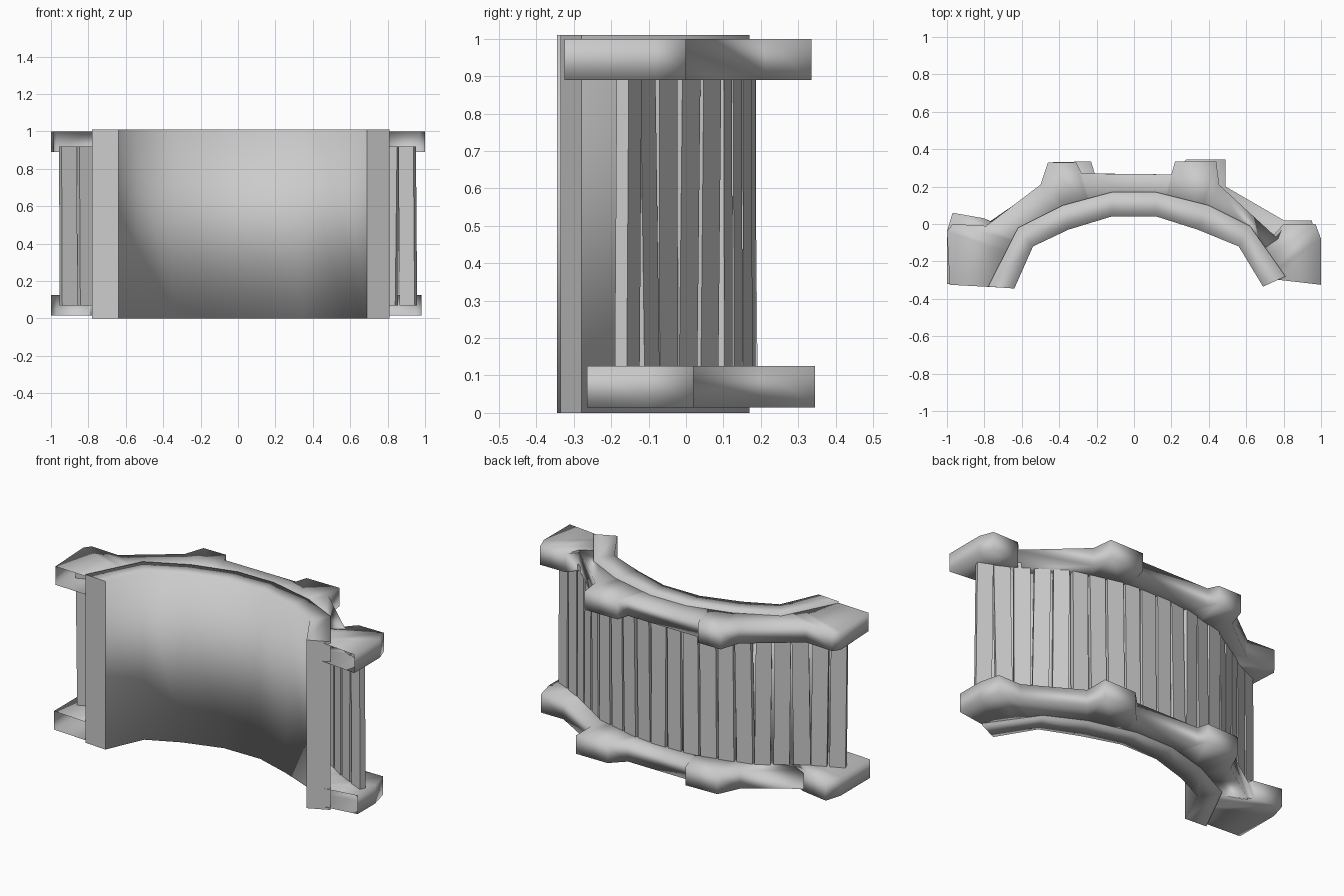
import bpy, bmesh, math, random
from mathutils import Vector

random.seed(4)
if "Cube" in bpy.data.objects:
    bpy.data.objects.remove(bpy.data.objects["Cube"], do_unlink=True)

GREY = (0.6, 0.6, 0.6, 1)
grey = bpy.data.materials.new("plain grey")
grey.use_nodes = True
grey.diffuse_color = GREY
grey.node_tree.nodes["Principled BSDF"].inputs["Base Color"].default_value = GREY


def finish(name, bm):
    """Turn a bmesh into a named object in the single grey."""
    bmesh.ops.recalc_face_normals(bm, faces=bm.faces)
    mesh = bpy.data.meshes.new(name)
    bm.to_mesh(mesh)
    bm.free()
    mesh.materials.append(grey)
    ob = bpy.data.objects.new(name, mesh)
    bpy.context.collection.objects.link(ob)


def band(name, inner, outer, low, high, capped):
    """Upright band between two matching plan outlines, softly shaded, with optional end caps."""
    bm = bmesh.new()
    rings = []
    for a, b in zip(inner, outer):
        rings.append([bm.verts.new((p[0], p[1], z))
                      for p, z in ((a, low), (b, low), (b, high), (a, high))])
    for r, s in zip(rings, rings[1:]):
        for i in range(4):
            j = (i + 1) % 4
            bm.faces.new((r[i], r[j], s[j], s[i])).smooth = True
    if capped:
        for ring in (rings[0], rings[-1]):
            for edge in bm.faces.new(ring).edges:
                edge.smooth = False
    finish(name, bm)


def path_length(path):
    return sum((Vector(b) - Vector(a)).length for a, b in zip(path, path[1:]))


def walk(path, distance):
    """Position and direction at a distance along a polyline."""
    for a, b in zip(path, path[1:]):
        step = Vector(b) - Vector(a)
        if distance <= step.length:
            break
        distance -= step.length
    return Vector(a) + step.normalized() * distance, step.normalized()


def roots(edge, path):
    """Closest spots on a path for each edge point, always moving forward."""
    steps = 300
    total = path_length(path)
    spots = [walk(path, total * i / steps)[0] for i in range(steps + 1)]
    found, reached = [], 0
    for p in edge:
        best = min(range(reached, steps + 1), key=lambda i: (spots[i] - Vector(p)).length)
        found.append(spots[best])
        reached = min(best + 1, steps)
    return found


# Curved inner wall
wall_front = [(-.64, -.345), (-.54, -.12), (-.35, -.03), (-.12, .04),
              (.12, .04), (.34, -.03), (.56, -.12), (.69, -.335)]
wall_back = [(-.78, -.335), (-.62, -.02), (-.38, .10), (-.12, .17),
             (.12, .17), (.40, .10), (.62, -.01), (.81, -.28)]
band("curved_wall", wall_front, wall_back, 0, 1.01, True)
core = [Vector(a).lerp(Vector(b), .6) for a, b in zip(wall_front, wall_back)]

# Knobbly, open-ended top and bottom rims, rooted inside the wall
top_edge = [(-.985, -.325), (-1, -.04), (-.97, 0), (-.79, -.01), (-.5, .21), (-.46, .33),
            (-.31, .33), (-.28, .27), (.2, .265), (.22, .335), (.44, .335), (.455, .21),
            (.77, -.08), (.80, 0), (.97, 0), (1, -.08), (1, -.325)]
bottom_edge = [(-1, -.32), (-1, -.04), (-.97, .06), (-.80, .03), (-.79, 0), (-.5, .2),
               (-.44, .33), (-.23, .335), (-.21, .27), (.2, .265), (.28, .345), (.49, .345),
               (.49, .2), (.80, .02), (.95, .02), (.98, -.1), (.98, -.265)]
for name, edge, low, high in (("top_rim", top_edge, .89, 1.0),
                              ("bottom_rim", bottom_edge, .015, .125)):
    band(name, roots(edge, core), edge, low, high, False)

# Row of slightly crooked planks between the rims
half = [(-.955, -.175), (-.85, -.13), (-.76, -.085), (-.5, .085), (-.25, .15), (-.1, .17)]
track = half + [(-x, y) for x, y in reversed(half)]
COUNT = 20
pitch = path_length(track) / COUNT
for n in range(COUNT):
    place, along = walk(track, pitch * (n + .5))
    across = Vector((-along.y, along.x))
    bm = bmesh.new()
    bmesh.ops.create_cube(bm, size=1)
    lean = random.uniform(-.007, .007)
    out = random.uniform(-.005, .005)
    width = pitch * random.uniform(.82, .92)
    for v in bm.verts:
        side = v.co.x * width + lean * v.co.z * 2
        depth = v.co.y * .035 + out * v.co.z * 2
        spot = place + along * side + across * depth
        v.co = (spot.x, spot.y, .495 + v.co.z * .85)
    finish(f"plank_{n + 1}", bm)
